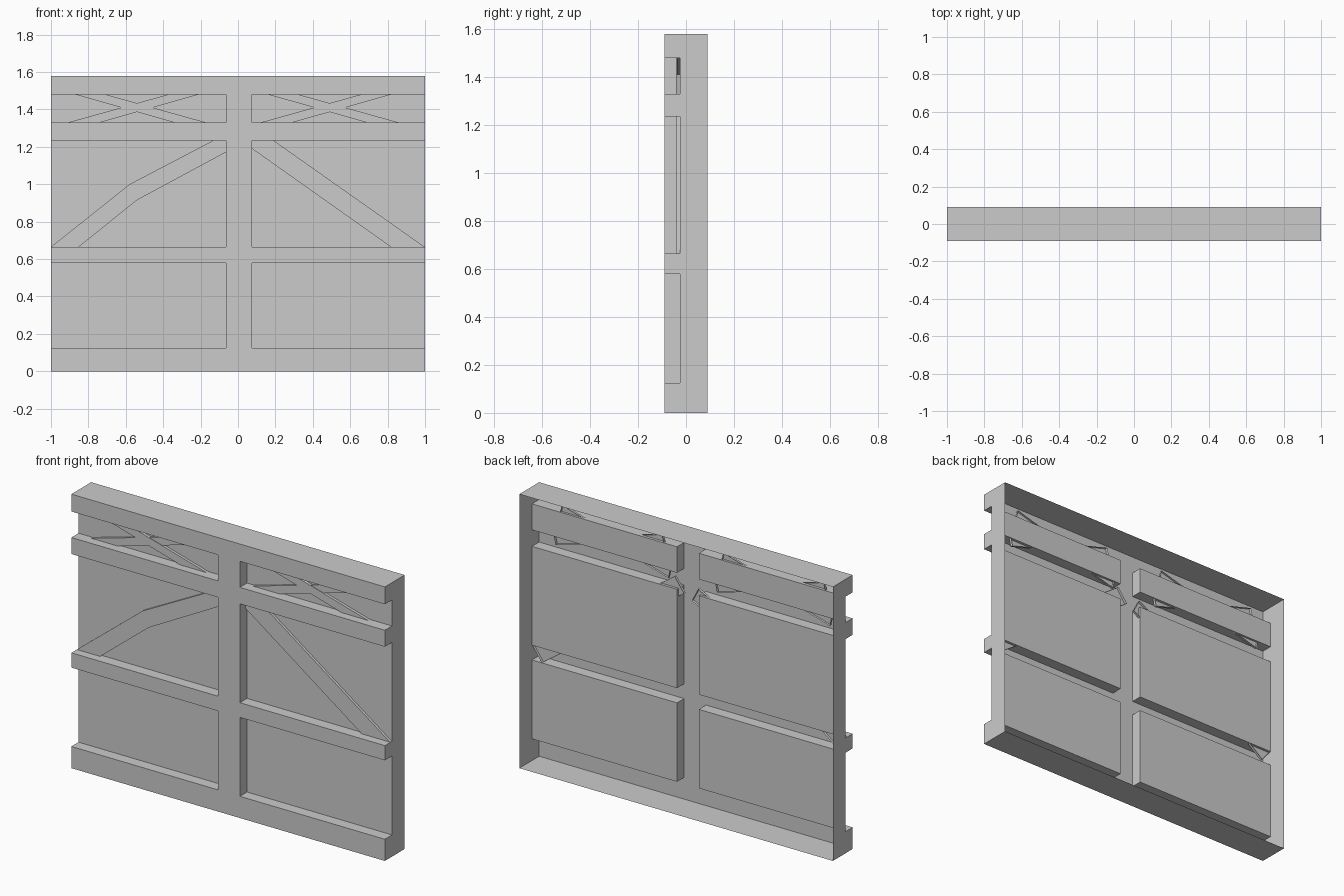
import bpy, bmesh

if "Cube" in bpy.data.objects:
    bpy.data.objects.remove(bpy.data.objects["Cube"])

BACK, FRAME, PANEL = 0.09, -0.09, -0.025
XS = [-1, -0.065, 0.075, 1]
ZS = [0, 0.125, 0.58, 0.665, 1.235, 1.33, 1.48, 1.58]


def finish(name, bm):
    bmesh.ops.remove_doubles(bm, verts=bm.verts, dist=1e-5)
    bmesh.ops.recalc_face_normals(bm, faces=bm.faces)
    me = bpy.data.meshes.new(name)
    bm.to_mesh(me)
    bm.free()
    ob = bpy.data.objects.new(name, me)
    bpy.context.collection.objects.link(ob)
    return ob


def face(bm, pts):
    return bm.faces.new([bm.verts.new(p) for p in pts])


def depth(i, j):
    """Front surface depth of a cell; outside the wall it is the open back."""
    if not (0 <= i < len(XS) - 1 and 0 <= j < len(ZS) - 1):
        return BACK
    return PANEL if i != 1 and j % 2 == 1 else FRAME


# Stepped wall shell: beams and post stand proud of the panels, back is open
bm = bmesh.new()
nx, nz = len(XS) - 1, len(ZS) - 1
for i in range(nx):
    for j in range(nz):
        d = depth(i, j)
        x0, x1, z0, z1 = XS[i], XS[i + 1], ZS[j], ZS[j + 1]
        face(bm, [(x0, d, z0), (x1, d, z0), (x1, d, z1), (x0, d, z1)])
for i in range(nx + 1):
    for j in range(nz):
        a, b, x = depth(i - 1, j), depth(i, j), XS[i]
        if a != b:
            face(bm, [(x, a, ZS[j]), (x, b, ZS[j]), (x, b, ZS[j + 1]), (x, a, ZS[j + 1])])
for i in range(nx):
    for j in range(nz + 1):
        a, b, z = depth(i, j - 1), depth(i, j), ZS[j]
        if a != b:
            face(bm, [(XS[i], a, z), (XS[i], b, z), (XS[i + 1], b, z), (XS[i + 1], a, z)])
finish("timber_wall_shell", bm)


def brace(name, outline, front=-0.04, dx=0.0):
    """Thin plank on a panel, its ends tucked into the hollow beams."""
    bm = bmesh.new()
    pts = [(x + dx, z) for x, z in outline]
    face(bm, [(x, front, z) for x, z in pts])
    for (xa, za), (xb, zb) in zip(pts, pts[1:] + pts[:1]):
        face(bm, [(xa, front, za), (xb, front, zb), (xb, PANEL, zb), (xa, PANEL, za)])
    finish(name, bm)


# Large diagonal braces
brace("bent_brace_left", [(-1, 0.665), (-0.942, 0.592), (-0.54, 0.915), (-0.02, 1.195),
                          (-0.06, 1.272), (-0.58, 1.0)])
brace("straight_brace_right", [(0.998, 0.665), (0.937, 0.58), (0.03, 1.222), (0.09, 1.305)])

# Small crossed braces in the top row
down = [(-0.87, 1.48), (-0.18, 1.284), (-0.17, 1.33), (-0.86, 1.523)]
up = [(-1.08 - x, z) for x, z in down]
for side, dx in (("left", 0), ("right", 1.03)):
    brace("cross_brace_down_" + side, down, -0.041, dx)
    brace("cross_brace_up_" + side, up, -0.038, dx)
